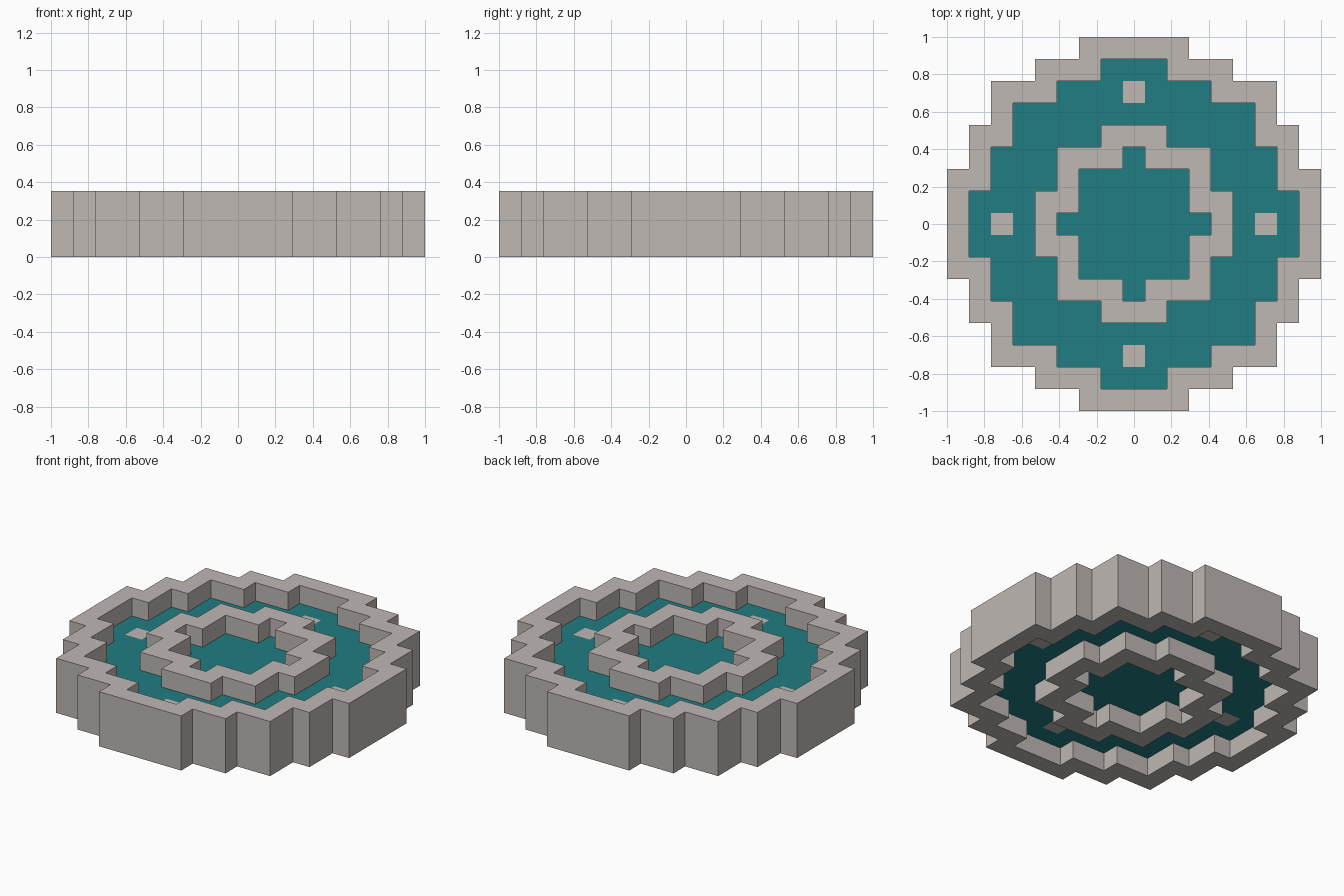
import bpy, bmesh

if "Cube" in bpy.data.objects:
    bpy.data.objects.remove(bpy.data.objects["Cube"], do_unlink=True)

CELL = 2 / 17  # one block


def material(name, rgb):
    m = bpy.data.materials.new(name)
    m.use_nodes = True
    m.diffuse_color = (*rgb, 1)
    m.node_tree.nodes["Principled BSDF"].inputs["Base Color"].default_value = (*rgb, 1)
    return m


stone = material("pale stone", (0.52, 0.48, 0.455))
teal = material("teal water", (0.015, 0.205, 0.225))


def stepped(quadrant):
    """Repeat the steps of one quadrant around the centre to close the outline."""
    loop, pts = [], list(quadrant)
    for _ in range(4):
        loop += pts
        pts = [(-y, x) for x, y in pts]
    return loop


def block_outline(cx, cy):
    return [(cx + x, cy + y) for x, y in stepped([(0.5, 0.5)])]


def slab(name, loops, low, high, mat):
    """Fill an outline, leaving the further loops open, and raise it."""
    bm = bmesh.new()
    for loop in loops:
        vs = [bm.verts.new((x * CELL, y * CELL, low * CELL)) for x, y in loop]
        for a, b in zip(vs, vs[1:] + vs[:1]):
            bm.edges.new((a, b))
    bmesh.ops.triangle_fill(bm, edges=bm.edges[:], use_beauty=True, normal=(0, 0, 1))
    out = bmesh.ops.extrude_face_region(bm, geom=bm.faces[:], use_keep_orig=True)
    top = [g for g in out["geom"] if isinstance(g, bmesh.types.BMVert)]
    bmesh.ops.translate(bm, verts=top, vec=(0, 0, (high - low) * CELL))
    bmesh.ops.recalc_face_normals(bm, faces=bm.faces[:])
    me = bpy.data.meshes.new(name)
    bm.to_mesh(me)
    bm.free()
    me.materials.append(mat)
    ob = bpy.data.objects.new(name, me)
    bpy.context.collection.objects.link(ob)
    return ob


# Stepped outlines, in blocks
rim_outer = stepped([(8.5, 2.5), (7.5, 2.5), (7.5, 4.5), (6.5, 4.5), (6.5, 6.5),
                     (4.5, 6.5), (4.5, 7.5), (2.5, 7.5), (2.5, 8.5)])
rim_inner = stepped([(7.5, 1.5), (6.5, 1.5), (6.5, 3.5), (5.5, 3.5), (5.5, 5.5),
                     (3.5, 5.5), (3.5, 6.5), (1.5, 6.5), (1.5, 7.5)])
ring_outer = stepped([(4.5, 1.5), (3.5, 1.5), (3.5, 3.5), (1.5, 3.5), (1.5, 4.5)])
ring_inner = stepped([(3.5, 0.5), (2.5, 0.5), (2.5, 2.5), (0.5, 2.5), (0.5, 3.5)])
blocks = {"left": (6, 0), "back": (0, 6), "right": (-6, 0), "front": (0, -6)}
block_loops = {side: block_outline(*c) for side, c in blocks.items()}

# Walls
slab("outer_wall", [rim_outer, rim_inner], 0, 3, stone)
slab("inner_wall", [ring_outer, ring_inner], 0, 3, stone)

# Water
slab("outer_water", [rim_inner, ring_outer, *block_loops.values()], 1, 2, teal)
slab("inner_water", [ring_inner], 1, 2, teal)

# Single stones set flush in the water
for side, loop in block_loops.items():
    slab(side + "_stone", [loop], 1, 2, stone)
